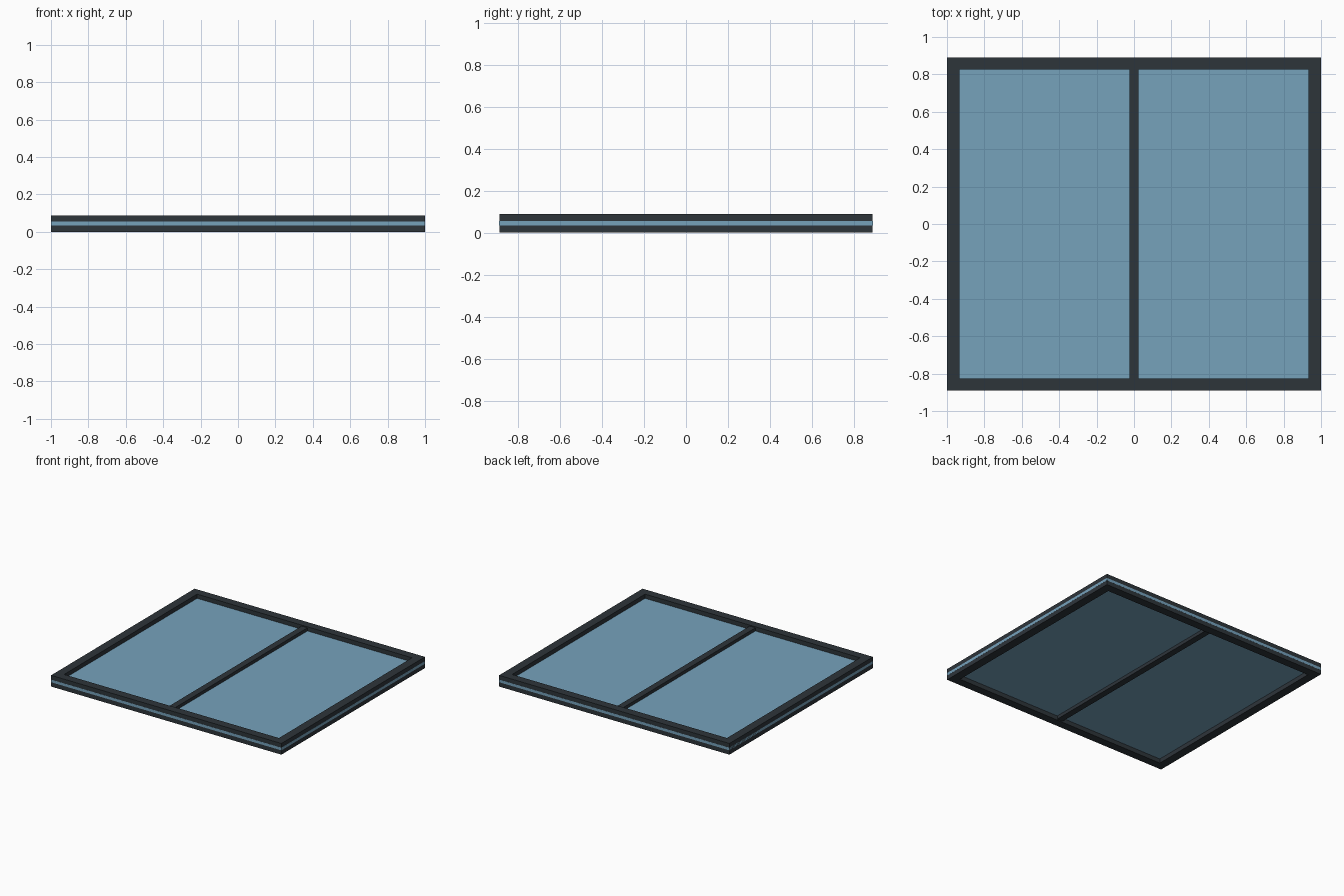
import bpy

cube = bpy.data.objects.get("Cube")
if cube:
    bpy.data.objects.remove(cube, do_unlink=True)


def make_material(name, rgb):
    mat = bpy.data.materials.new(name)
    mat.use_nodes = True
    color = (*rgb, 1.0)
    mat.diffuse_color = color
    mat.node_tree.nodes["Principled BSDF"].inputs["Base Color"].default_value = color
    return mat


def box(name, low, high, mat):
    """Axis-aligned box between two corners."""
    center = [(a + b) / 2 for a, b in zip(low, high)]
    bpy.ops.mesh.primitive_cube_add(size=1, location=center)
    obj = bpy.context.object
    obj.name = name
    obj.scale = [b - a for a, b in zip(low, high)]
    bpy.ops.object.transform_apply(location=False, rotation=False, scale=True)
    obj.data.materials.append(mat)
    return obj


charcoal = make_material("charcoal frame", (0.027, 0.035, 0.042))
blue = make_material("blue glass", (0.18, 0.36, 0.50))

# Outer and inner half sizes of the frame
X, Y, H = 1.0, 0.89, 0.088
IX, IY = 0.933, 0.825
PROUD = 0.0006

# Side rails run the full depth, end rails fit between them
for side, sign in (("left", 1), ("right", -1)):
    x0, x1 = sorted((sign * IX, sign * X))
    box(side + "_rail", (x0, -Y, 0), (x1, Y, H), charcoal)
for end, sign in (("front", -1), ("back", 1)):
    y0, y1 = sorted((sign * IY, sign * Y))
    box(end + "_rail", (-IX, y0, 0), (IX, y1, H), charcoal)

# Centre bar, slightly lower than the frame
box("centre_bar", (-0.025, -IY, 0.008), (0.025, IY, H - 0.008), charcoal)

# Glass sheet whose edge shows as a stripe around the frame
box("glass_pane", (-X, -Y - PROUD, 0.034), (X + PROUD, Y + PROUD, 0.055), blue)
